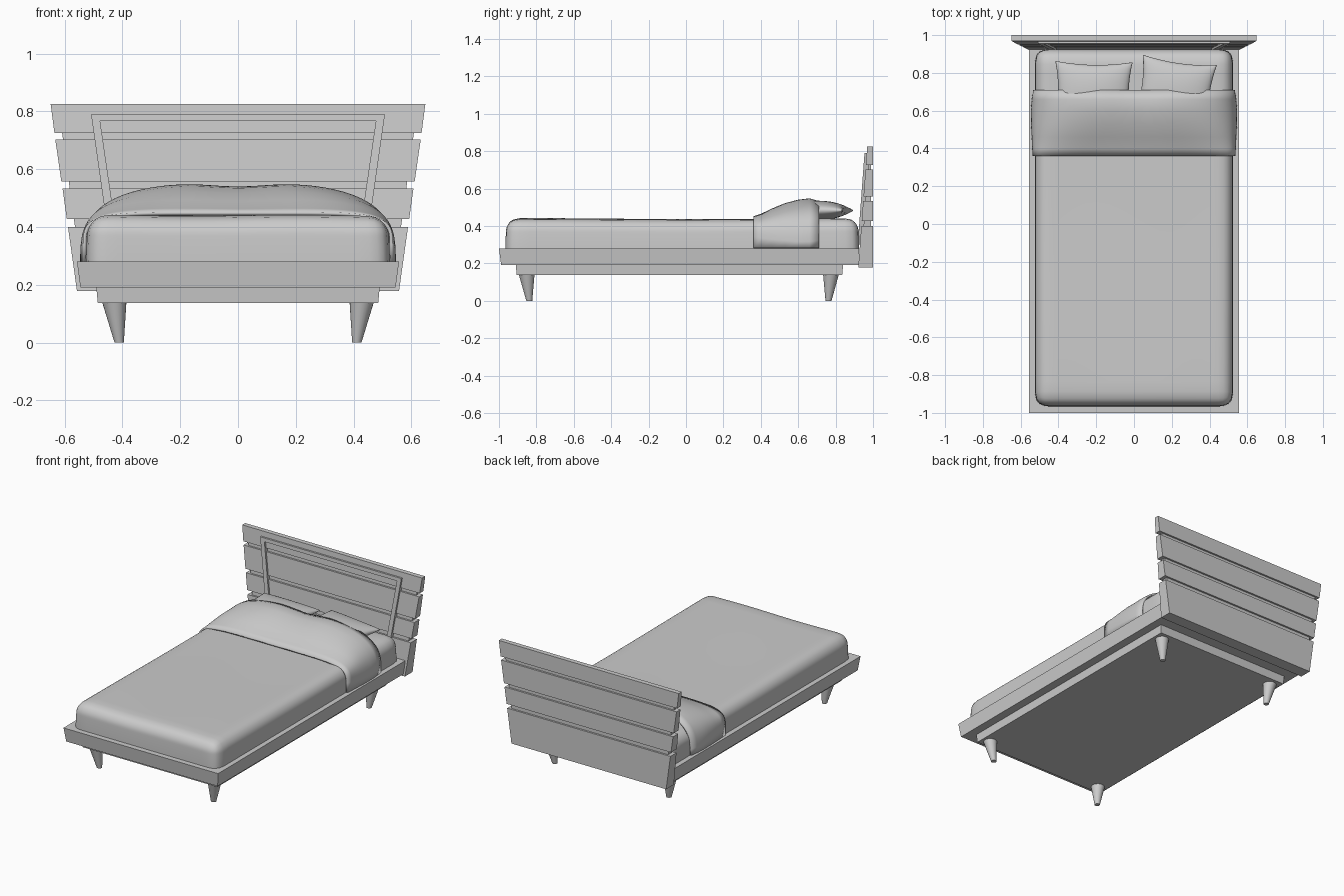
import bpy, bmesh, math
from mathutils import Vector, Matrix

if "Cube" in bpy.data.objects:
    bpy.data.objects.remove(bpy.data.objects["Cube"])


def make(name, bm, smooth=None):
    bmesh.ops.recalc_face_normals(bm, faces=bm.faces[:])
    me = bpy.data.meshes.new(name)
    bm.to_mesh(me)
    bm.free()
    ob = bpy.data.objects.new(name, me)
    bpy.context.collection.objects.link(ob)
    if smooth:
        bpy.ops.object.select_all(action='DESELECT')
        bpy.context.view_layer.objects.active = ob
        ob.select_set(True)
        bpy.ops.object.shade_smooth_by_angle(angle=math.radians(smooth))
    return ob


def hexa(name, bottom, top):
    """Tapered box; bottom and top are (x0, x1, y0, y1, z)."""
    bm = bmesh.new()
    rings = []
    for x0, x1, y0, y1, z in (bottom, top):
        rings.append([bm.verts.new(p) for p in
                      ((x0, y0, z), (x1, y0, z), (x1, y1, z), (x0, y1, z))])
    a, b = rings
    bm.faces.new(a)
    bm.faces.new(b)
    for i in range(4):
        j = (i + 1) % 4
        bm.faces.new((a[i], a[j], b[j], b[i]))
    return make(name, bm)


# platform and the smaller base under it
hexa("platform", (-.545, .545, -.988, .925, .19), (-.557, .557, -1, .925, .28))
hexa("base_frame", (-.485, .485, -.905, .835, .137), (-.49, .49, -.91, .84, .19))

# splayed conical legs
for sx in (-1, 1):
    for yt, yb, tag in ((-.852, -.838, "front"), (.775, .762, "rear")):
        bm = bmesh.new()
        bmesh.ops.create_cone(bm, cap_ends=True, segments=24,
                              radius1=.016, radius2=.042, depth=.14)
        for v in bm.verts:
            t = v.co.z / .14 + .5
            v.co += Vector((sx * (.411 + .017 * t), yb + (yt - yb) * t, .07))
        make(tag + ("_leg_left" if sx < 0 else "_leg_right"), bm, 40)


# headboard: planks with a leaning front and flared ends
def front(z):
    return .921 + .048 * (z - .178) / .647


for i, (z0, z1, w0, w1) in enumerate(((.178, .40, .557, .588), (.427, .533, .592, .607),
                                      (.557, .702, .611, .632), (.725, .825, .635, .648))):
    hexa(f"headboard_plank_{i + 1}", (-w0, w0, front(z0), 1, z0), (-w1, w1, front(z1), 1, z1))
hexa("headboard_backing", (-.55, .55, front(.3) + .012, .988, .3),
     (-.616, .616, front(.78) + .012, .988, .78))


# raised trim frame on the headboard front
def trim(name, x0, x1, x2, x3, z0, z1):
    bm = bmesh.new()
    pts = ((x0, z0), (x1, z0), (x3, z1), (x2, z1))
    f = [bm.verts.new((x, front(z) - .012, z)) for x, z in pts]
    b = [bm.verts.new((x, front(z) + .02, z)) for x, z in pts]
    bm.faces.new(f)
    bm.faces.new(b)
    for i in range(4):
        j = (i + 1) % 4
        bm.faces.new((f[i], f[j], b[j], b[i]))
    make(name, bm)


for s, tag in ((-1, "left"), (1, "right")):
    trim("headboard_trim_" + tag, s * .409, s * .438, s * .477, s * .505, .30, .767)
trim("headboard_trim_top", -.505, .505, -.508, .508, .767, .79)

# mattress: rounded box with a soft, slightly wavy top
bm = bmesh.new()
bmesh.ops.create_cube(bm, size=2)
bmesh.ops.subdivide_edges(bm, edges=bm.edges[:], cuts=23, use_grid_fill=True)
hx, hy, H, r = .525, .945, .158, .065
for v in bm.verts:
    px, py, pz = (math.sin(max(-1, min(1, c)) * math.pi / 2) for c in v.co)
    q = Vector((px * hx, py * hy, (pz + 1) / 2 * H))
    inner = Vector((max(-hx + r, min(hx - r, q.x)), max(-hy + r, min(hy - r, q.y)),
                    min(H - r, q.z)))
    d = q - inner
    if d.length > 1e-6:
        # pull box surface onto the rounded surface, keeping the bottom flat
        m = max(abs(d.x), abs(d.y), abs(d.z))
        d = d.normalized() * m
    p = inner + d
    t = p.z / H
    p.x *= 1 - .02 * t * t
    p.y *= 1 - .008 * t * t
    p.z += t * (.003 * math.sin(3.2 * p.y - 2) + .002 * math.cos(9 * p.x + 2 * p.y))
    v.co = p + Vector((0, -.02, .279))
make("mattress", bm, 50)


# pillows: pinched corners, concave edges
def pillow(name, cx, cy, rot, hx, hy, t):
    bm = bmesh.new()
    n = 20
    M = Matrix.Translation((cx, cy, .483)) @ Matrix.Rotation(math.radians(rot), 4, 'Z')
    for side in (-1, 1):
        g = []
        for i in range(n + 1):
            u = math.sin((i / n - .5) * math.pi)
            row = []
            for j in range(n + 1):
                w = math.sin((j / n - .5) * math.pi)
                x = hx * u * (1 - .09 * (1 - w * w))
                y = hy * w * (1 - .11 * (1 - u * u))
                z = side * t * (max(0, 1 - u * u) * max(0, 1 - w * w)) ** .45
                row.append(bm.verts.new(M @ Vector((x, y, z))))
            g.append(row)
        for i in range(n):
            for j in range(n):
                bm.faces.new((g[i][j], g[i + 1][j], g[i + 1][j + 1], g[i][j + 1]))
    bmesh.ops.remove_doubles(bm, verts=bm.verts[:], dist=1e-5)
    make(name, bm, 70)


pillow("pillow_left", -.215, .695, -1, .205, .165, .052)
pillow("pillow_right", .22, .705, -8, .198, .165, .052)

# folded blanket draped over the pillows and down the mattress sides
PROFILE = ((.36, .452, .537, 6), (.40, .465, .539, 5), (.46, .495, .542, 4), (.53, .525, .545, 3.4),
           (.60, .545, .546, 3), (.66, .553, .542, 3), (.71, .538, .534, 3.3))
bm = bmesh.new()
rows = []
for k, (y, h, a, e) in enumerate(PROFILE):
    row = []
    for i in range(65):
        th = math.pi * i / 64
        c, s = math.cos(th), max(0, math.sin(th))
        x = a * math.copysign(abs(c) ** (2 / e), c)
        z = .281 + (h - .281) * s ** (2 / e)
        z -= .016 * (k / 6) * math.exp(-(x / .13) ** 2)
        row.append(bm.verts.new((x, y, z)))
    rows.append(row)
for a, b in zip(rows, rows[1:]):
    for i in range(64):
        bm.faces.new((a[i], a[i + 1], b[i + 1], b[i]))
blanket = make("folded_blanket", bm, 50)
if sum(p.normal.z for p in blanket.data.polygons) < 0:
    blanket.data.flip_normals()
mod = blanket.modifiers.new("thickness", 'SOLIDIFY')
mod.thickness = .012
mod.offset = -1
